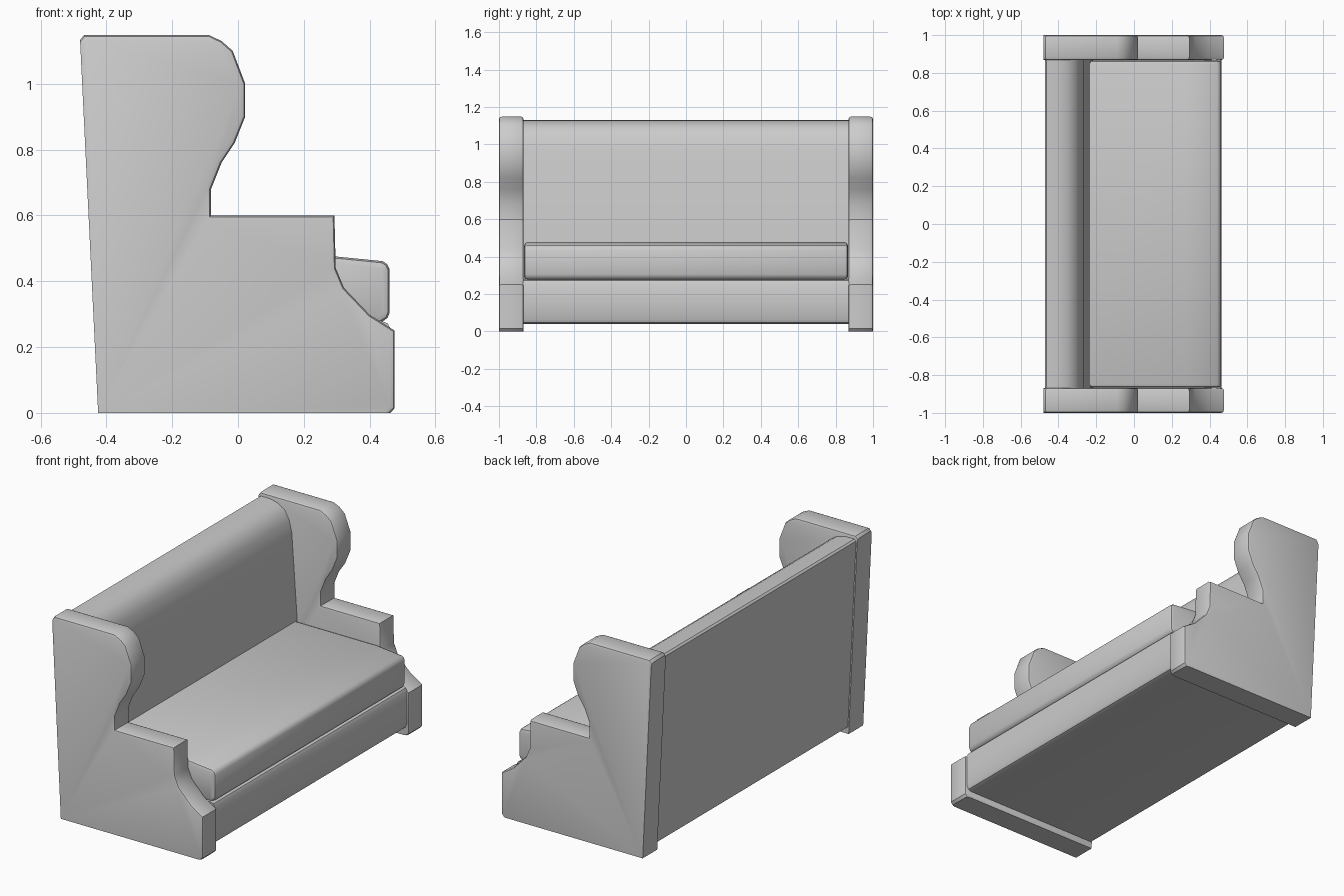
import bpy, bmesh

if "Cube" in bpy.data.objects:
    bpy.data.objects.remove(bpy.data.objects["Cube"])


def extrude_profile(name, pts, y0, y1, bevel=0.0, keep=None, segments=2):
    """Extrude an x-z profile from y0 to y1; round the end-cap edges accepted by keep."""
    bm = bmesh.new()
    a = [bm.verts.new((x, y0, z)) for x, z in pts]
    b = [bm.verts.new((x, y1, z)) for x, z in pts]
    n = len(pts)
    bm.faces.new(a)
    bm.faces.new(b[::-1])
    for i in range(n):
        j = (i + 1) % n
        bm.faces.new((a[i], b[i], b[j], a[j]))
    bmesh.ops.recalc_face_normals(bm, faces=bm.faces[:])
    if bevel:
        caps = [e for e in bm.edges
                if abs(e.verts[0].co.y - e.verts[1].co.y) < 1e-6
                and (keep is None or keep(e.verts[0].co, e.verts[1].co))]
        bmesh.ops.bevel(bm, geom=caps, offset=bevel, segments=segments,
                        profile=0.5, affect='EDGES', clamp_overlap=True)
    mesh = bpy.data.meshes.new(name)
    bm.to_mesh(mesh)
    bm.free()
    obj = bpy.data.objects.new(name, mesh)
    bpy.context.collection.objects.link(obj)
    bpy.ops.object.select_all(action='DESELECT')
    bpy.context.view_layer.objects.active = obj
    obj.select_set(True)
    bpy.ops.object.shade_smooth_by_angle(angle=0.6)
    return obj


# Winged side panels with stepped arm and curved foot
side = [(-0.425, 0), (0.463, 0), (0.476, 0.014), (0.476, 0.25), (0.40, 0.298),
        (0.322, 0.38), (0.297, 0.44), (0.293, 0.60), (-0.082, 0.60),
        (-0.082, 0.68), (-0.05, 0.76), (-0.01, 0.82), (0.022, 0.90),
        (0.022, 1.00), (-0.016, 1.10), (-0.05, 1.13), (-0.088, 1.148),
        (-0.468, 1.148), (-0.48, 1.133)]


def not_bottom_or_rear(p, q):
    bottom = p.z < 0.001 and q.z < 0.001
    rear = p.x < -0.42 and q.x < -0.42 and abs(p.z - q.z) > 0.5
    return not (bottom or rear)


for label, y0, y1 in (("near", -1.0, -0.868), ("far", 0.868, 1.0)):
    extrude_profile("side_panel_" + label, side, y0, y1, 0.014, not_bottom_or_rear)

# Backrest with rolled top edge
back = [(-0.42, 0.04), (-0.20, 0.04), (-0.232, 0.48), (-0.266, 0.97),
        (-0.283, 1.04), (-0.31, 1.088), (-0.35, 1.115), (-0.40, 1.128),
        (-0.462, 1.13), (-0.472, 1.12)]
extrude_profile("backrest", back, -0.872, 0.872)

# Seat cushion
seat = [(-0.28, 0.28), (-0.28, 0.477), (0.28, 0.477), (0.44, 0.461),
        (0.454, 0.451), (0.461, 0.435), (0.461, 0.305), (0.454, 0.288), (0.435, 0.275)]
extrude_profile("seat_cushion", seat, -0.866, 0.866, 0.018)

# Base rail box below the cushion
base = [(-0.42, 0.04), (0.435, 0.04), (0.455, 0.047), (0.464, 0.065),
        (0.464, 0.255), (0.455, 0.272), (0.435, 0.28), (-0.25, 0.28)]
extrude_profile("seat_base", base, -0.872, 0.872)
